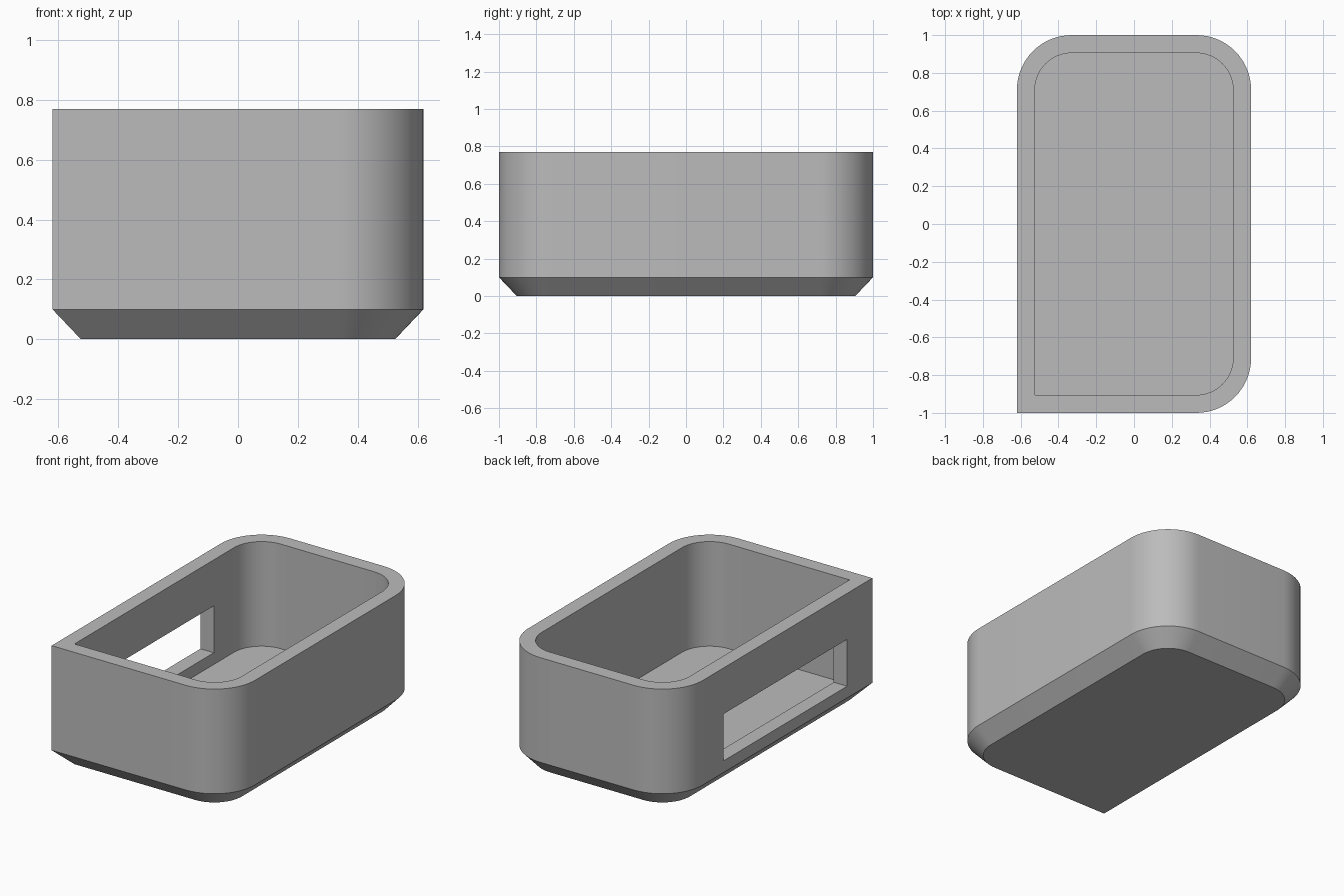
import bpy
import bmesh
from math import cos, sin, pi, radians

default = bpy.data.objects.get("Cube")
if default:
    bpy.data.objects.remove(default)

HALF_X, HALF_Y, HEIGHT = 0.62, 1.0, 0.77
RADIUS, WALL, FLOOR = 0.29, 0.095, 0.10
SEGMENTS = 16

grey = bpy.data.materials.new("plain grey")
grey.use_nodes = True
colour = (0.5, 0.5, 0.5, 1)
grey.diffuse_color = colour
grey.node_tree.nodes["Principled BSDF"].inputs["Base Color"].default_value = colour


def outline(inset):
    """Rectangle with three rounded corners and one square corner (-x, -y)."""
    hx, hy, r = HALF_X - inset, HALF_Y - inset, RADIUS - inset
    points = [(-hx, -hy)]
    for sx, sy, start in ((1, -1, -pi / 2), (1, 1, 0), (-1, 1, pi / 2)):
        for i in range(SEGMENTS + 1):
            a = start + pi / 2 * i / SEGMENTS
            points.append((sx * (hx - r) + r * cos(a), sy * (hy - r) + r * sin(a)))
    return points


# Tray shell: stacked outlines from underside, up the outside, down the inside
bm = bmesh.new()
levels = ((WALL, 0), (0, FLOOR), (0, HEIGHT), (WALL, HEIGHT), (WALL, FLOOR))
rings = [[bm.verts.new((x, y, z)) for x, y in outline(inset)] for inset, z in levels]
for low, high in zip(rings, rings[1:]):
    for i in range(len(low)):
        j = (i + 1) % len(low)
        bm.faces.new((low[i], low[j], high[j], high[i]))
bm.faces.new(rings[0][::-1])
bm.faces.new(rings[-1])
bmesh.ops.recalc_face_normals(bm, faces=bm.faces)
mesh = bpy.data.meshes.new("tray_shell")
bm.to_mesh(mesh)
bm.free()
mesh.materials.append(grey)
tray = bpy.data.objects.new("tray_shell", mesh)
bpy.context.collection.objects.link(tray)

# Side window through the -x wall
bpy.ops.mesh.primitive_cube_add(size=1, location=(-HALF_X, -0.12, 0.325))
cutter = bpy.context.object
cutter.name = "window_cutter"
cutter.scale = (0.4, 1.25, 0.30)
cutter.hide_render = True
cutter.data.materials.append(grey)
window = tray.modifiers.new("side_window", "BOOLEAN")
window.operation = "DIFFERENCE"
window.solver = "EXACT"
window.object = cutter

bpy.ops.object.select_all(action="DESELECT")
tray.select_set(True)
bpy.context.view_layer.objects.active = tray
bpy.ops.object.modifier_apply(modifier=window.name)
bpy.data.objects.remove(cutter)

# Smooth corners with crisp rims
bpy.ops.object.shade_smooth_by_angle(angle=radians(30))
